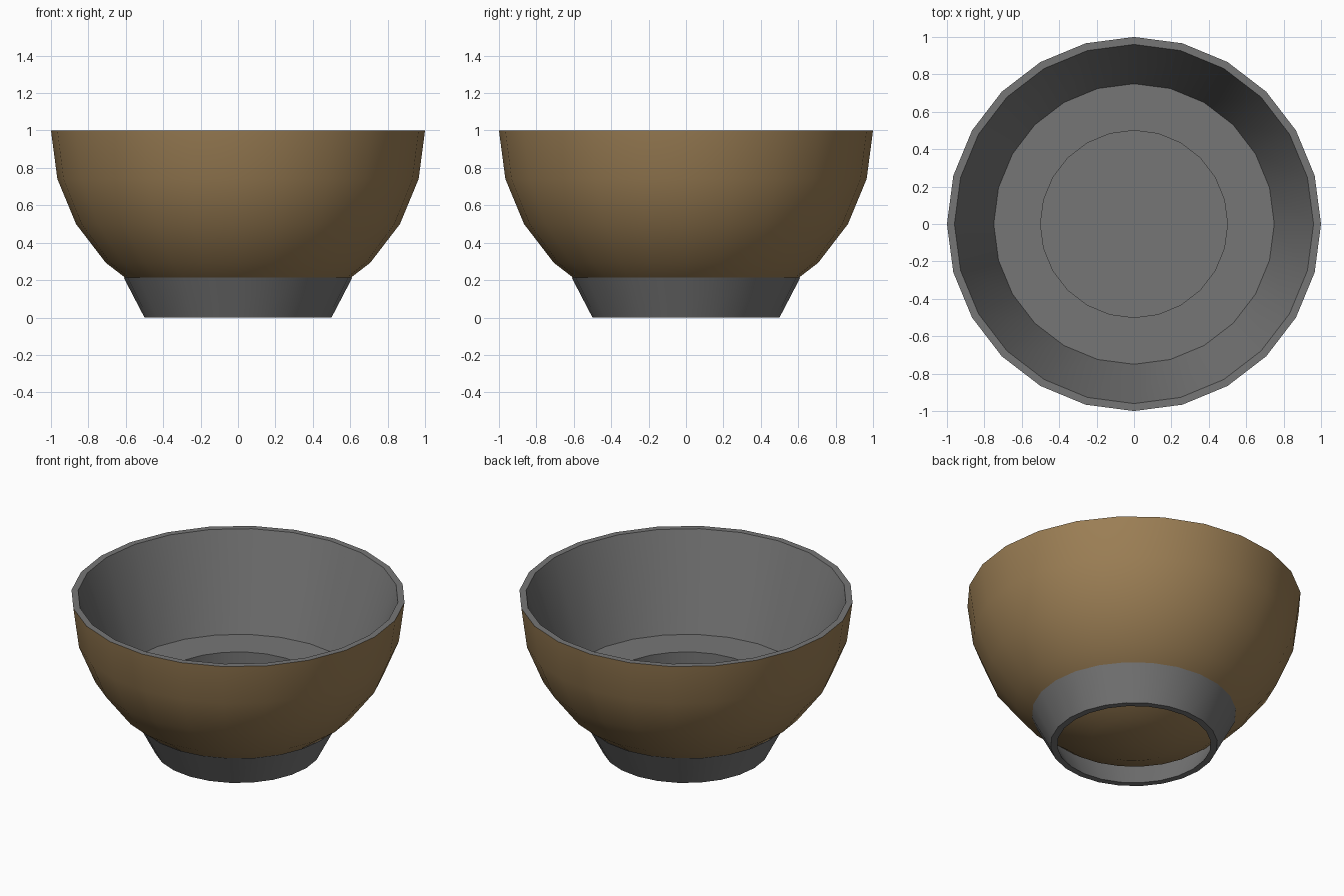
import bpy, bmesh, math

if "Cube" in bpy.data.objects:
    bpy.data.objects.remove(bpy.data.objects["Cube"])

SIDES = 24


def material(name, rgb):
    m = bpy.data.materials.new(name)
    m.diffuse_color = (*rgb, 1.0)
    m.use_nodes = True
    m.node_tree.nodes["Principled BSDF"].inputs["Base Color"].default_value = m.diffuse_color
    return m


def lathe(name, profile, mats, slot_rule, closed=False):
    """Revolve (radius, z) points around z; radius 0 becomes a pole."""
    bm = bmesh.new()
    rings = []
    for r, z in profile:
        if r < 1e-6:
            rings.append([bm.verts.new((0, 0, z))] * SIDES)
        else:
            rings.append([bm.verts.new((r * math.cos(2 * math.pi * i / SIDES),
                                        r * math.sin(2 * math.pi * i / SIDES), z))
                          for i in range(SIDES)])
    n = len(rings)
    for k in range(n if closed else n - 1):
        a, b = rings[k], rings[(k + 1) % n]
        for i in range(SIDES):
            j = (i + 1) % SIDES
            loop = list(dict.fromkeys((a[i], a[j], b[j], b[i])))
            bm.faces.new(loop).material_index = slot_rule(k)
    bmesh.ops.recalc_face_normals(bm, faces=bm.faces[:])
    me = bpy.data.meshes.new(name)
    bm.to_mesh(me)
    bm.free()
    for m in mats:
        me.materials.append(m)
    ob = bpy.data.objects.new(name, me)
    bpy.context.collection.objects.link(ob)
    bpy.ops.object.select_all(action='DESELECT')
    ob.select_set(True)
    bpy.context.view_layer.objects.active = ob
    bpy.ops.object.shade_smooth_by_angle(angle=math.radians(30))
    return ob


brown = material("brown_glaze", (0.33, 0.21, 0.09))
grey = material("grey_clay", (0.18, 0.18, 0.18))

# Bowl: brown half-sphere outside, grey rim, sloped wall, floor and round recess
outside = [(math.sin(math.radians(15 * k)), 1 - math.cos(math.radians(15 * k)))
           for k in range(7)]
inside = [(0.96, 1.0), (0.75, 0.4), (0.5, 0.4), (0.5, 0.2), (0.0, 0.2)]
lathe("bowl", outside + inside, [brown, grey], lambda k: 0 if k < 6 else 1)

# Foot: flared hollow ring whose top is buried in the bowl
lathe("foot_ring", [(0.5, 0.0), (0.612, 0.215), (0.56, 0.185), (0.46, 0.0)],
      [grey], lambda k: 0, closed=True)
